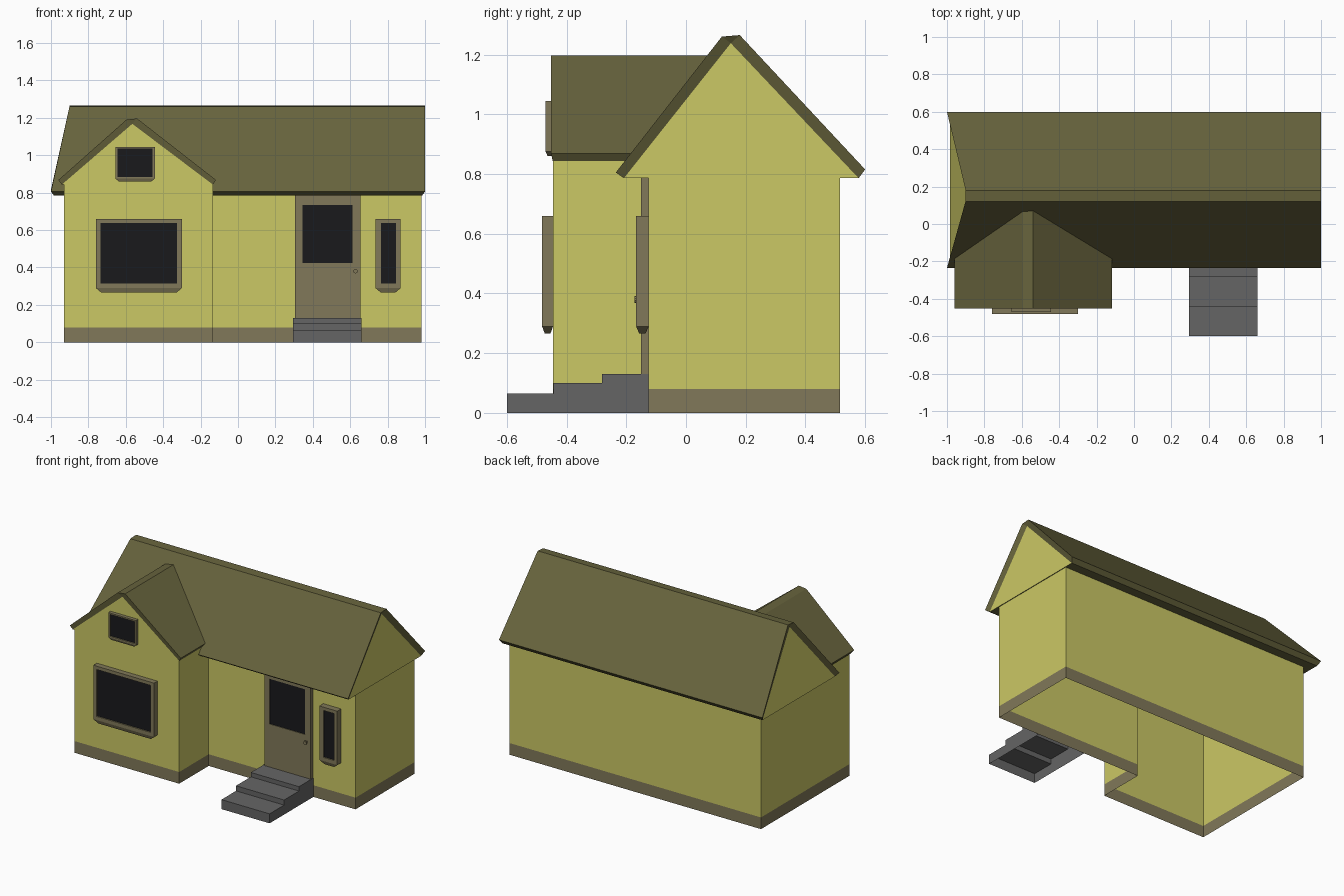
import bpy, bmesh

if "Cube" in bpy.data.objects:
    bpy.data.objects.remove(bpy.data.objects["Cube"])


def material(name, rgb):
    m = bpy.data.materials.new(name)
    m.diffuse_color = (*rgb, 1)
    m.use_nodes = True
    m.node_tree.nodes["Principled BSDF"].inputs["Base Color"].default_value = m.diffuse_color
    return m


WALL = material("yellow_siding", (0.60, 0.58, 0.13))
ROOF = material("olive_shingle", (0.135, 0.125, 0.046))
TRIM = material("taupe_trim", (0.22, 0.19, 0.10))
GLASS = material("dark_glass", (0.01, 0.01, 0.012))
STONE = material("grey_stone", (0.13, 0.13, 0.13))


def make(name, verts, faces, mats, indices=None, fix_normals=True):
    me = bpy.data.meshes.new(name)
    me.from_pydata(verts, [], faces)
    for m in mats:
        me.materials.append(m)
    if indices:
        me.polygons.foreach_set("material_index", indices)
    if fix_normals:
        bm = bmesh.new()
        bm.from_mesh(me)
        bmesh.ops.recalc_face_normals(bm, faces=bm.faces)
        bm.to_mesh(me)
        bm.free()
    ob = bpy.data.objects.new(name, me)
    bpy.context.collection.objects.link(ob)
    return ob


def wall_strip(name, path, z0, z1, mat):
    """Vertical sheet along a counter-clockwise plan path, so faces point out."""
    n = len(path)
    verts = [(x, y, z) for z in (z0, z1) for x, y in path]
    faces = [(i, i + 1, n + i + 1, n + i) for i in range(n - 1)]
    make(name, verts, faces, [mat], fix_normals=False)


def gable_roof(name, outer, inner, place, ends):
    """Roof of section outer (4 points) + inner (3 points), with recessed gables.
    ends: for each end, a function (z, is_inner) -> position along the ridge."""
    ring = [(p, 0) for p in outer] + [(p, 1) for p in inner]
    verts = [place(u, z, end(z, k)) for end in ends for (u, z), k in ring]
    faces, idx = [], []
    for o in (0, 7):
        for f in ((0, 1, 5, 6), (1, 2, 5), (2, 3, 4, 5), (6, 5, 4)):
            faces.append([o + i for i in f])
            idx.append(int(f == (6, 5, 4)))
    for a, b in ((0, 1), (1, 2), (2, 3), (3, 4), (4, 6), (6, 0)):
        faces.append((a, b, b + 7, a + 7))
        idx.append(0)
    make(name, verts, faces, [ROOF, WALL], idx)


def panel(name, outer, pane, y_wall, y_front, recess=0.008, sill=0):
    """Framed pane on a front wall; rectangles are (x0, x1, z0, z1)."""
    def rect(r, y):
        x0, x1, z0, z1 = r
        return [(x0, y, z0), (x1, y, z0), (x1, y, z1), (x0, y, z1)]
    verts = (rect(outer, y_wall) + rect(outer, y_front)
             + rect(pane, y_front) + rect(pane, y_front + recess))
    faces = [(4 * r + i, 4 * r + (i + 1) % 4, 4 * r + 4 + (i + 1) % 4, 4 * r + 4 + i)
             for r in range(3) for i in range(4)]
    faces.append((12, 13, 14, 15))
    make(name, verts, faces, [TRIM, GLASS], [0] * 12 + [1])
    if sill:
        # tapered sill below the frame
        x0, x1, z0, _ = outer
        d, s = (y_wall - y_front) * 0.25, sill * 1.2
        top = [(x0, y_front, z0), (x1, y_front, z0), (x1, y_wall, z0), (x0, y_wall, z0)]
        low = [(x0 + s, y_front + d, z0 - sill), (x1 - s, y_front + d, z0 - sill),
               (x1 - s, y_wall - d, z0 - sill), (x0 + s, y_wall - d, z0 - sill)]
        f = [(i, (i + 1) % 4, 4 + (i + 1) % 4, 4 + i) for i in range(4)]
        make(name + "_sill", top + low, f + [(0, 1, 2, 3), (4, 5, 6, 7)], [TRIM])


# Walls and foundation band: L-shaped plan, open underneath
wing = [(-0.93, -0.125), (-0.93, -0.445), (-0.135, -0.445), (-0.135, -0.125)]
main = [(-0.135, -0.125), (0.98, -0.125), (0.98, 0.515), (-0.93, 0.515), (-0.93, -0.125)]
wall_strip("foundation", wing + main[1:], 0, 0.08, TRIM)
wall_strip("wing_walls", wing, 0.08, 0.845, WALL)
wall_strip("main_walls", main, 0.08, 0.787, WALL)

# Main roof: ridge along x, left end leaning inwards
gable_roof("main_roof",
           [(-0.235, 0.805), (0.12, 1.26), (0.18, 1.265), (0.6, 0.815)],
           [(0.578, 0.786), (0.15, 1.238), (-0.208, 0.786)],
           lambda u, z, t: (t, u, z),
           [lambda z, k: -1 + 0.1 * max(0, z - 0.815) / 0.45 + 0.015 * k,
            lambda z, k: 1 - 0.015 * k])

# Wing roof: ridge along y, running back into the main roof
gable_roof("wing_roof",
           [(-0.96, 0.868), (-0.597, 1.19), (-0.54, 1.197), (-0.118, 0.868)],
           [(-0.134, 0.843), (-0.565, 1.168), (-0.942, 0.843)],
           lambda u, z, t: (u, t, z),
           [lambda z, k: -0.452 + 0.006 * k, lambda z, k: 0.08])

# Windows and door
panel("bay_window", (-0.76, -0.30, 0.29, 0.66), (-0.735, -0.325, 0.315, 0.637),
      -0.445, -0.482, sill=0.025)
panel("attic_window", (-0.655, -0.445, 0.875, 1.045), (-0.643, -0.457, 0.885, 1.035),
      -0.445, -0.47, sill=0.015)
panel("side_window", (0.735, 0.87, 0.29, 0.66), (0.765, 0.845, 0.315, 0.637),
      -0.125, -0.167, sill=0.025)
panel("door", (0.305, 0.655, 0.08, 0.787), (0.345, 0.613, 0.425, 0.735),
      -0.125, -0.15, recess=0.004)

# Door knob: stem and ball
for part, r, depth, y in (("knob_stem", 0.005, 0.015, -0.156), ("knob", 0.012, 0.01, -0.168)):
    bpy.ops.mesh.primitive_cylinder_add(vertices=10, radius=r, depth=depth,
                                        location=(0.628, y, 0.38), rotation=(1.5708, 0, 0))
    bpy.context.object.name = "door_" + part
    bpy.context.object.data.materials.append(TRIM)

# Entrance steps: stepped profile extruded across, hollow underneath
prof = [(-0.6, 0), (-0.6, 0.065), (-0.443, 0.065), (-0.443, 0.1),
        (-0.282, 0.1), (-0.282, 0.13), (-0.125, 0.13), (-0.125, 0)]
n = len(prof)
verts = [(x, y, z) for x in (0.295, 0.66) for y, z in prof]
faces = [(i, i + 1, n + i + 1, n + i) for i in range(n - 1)]
faces += [tuple(range(n)), tuple(range(n, 2 * n))]
make("front_steps", verts, faces, [STONE])
